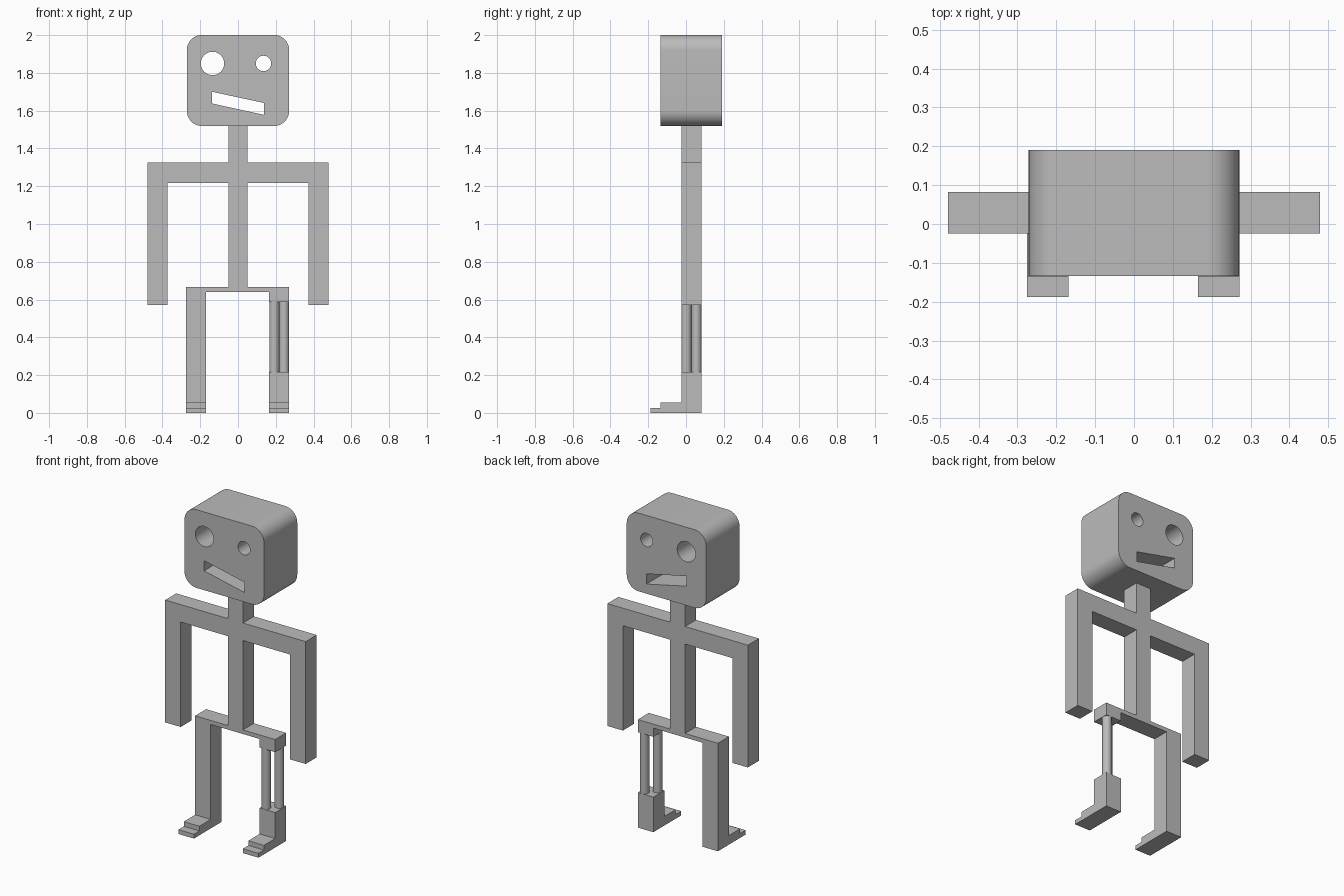
import bpy, bmesh
from math import cos, sin, pi, radians
from mathutils import Matrix

cube = bpy.data.objects.get("Cube")
if cube:
    bpy.data.objects.remove(cube, do_unlink=True)

grey = bpy.data.materials.new("plain grey")
grey.use_nodes = True
grey.diffuse_color = (0.5, 0.5, 0.5, 1)
grey.node_tree.nodes["Principled BSDF"].inputs["Base Color"].default_value = grey.diffuse_color

BACK, FRONT = 0.082, -0.025          # depth of the flat frame
SIDEWAYS = Matrix(((0, 0, 1, 0), (1, 0, 0, 0), (0, 1, 0, 0), (0, 0, 0, 1)))
FORWARD = Matrix(((1, 0, 0, 0), (0, 0, 1, 0), (0, 1, 0, 0), (0, 0, 0, 1)))


def finish(obj):
    obj.data.materials.clear()
    obj.data.materials.append(grey)
    bpy.ops.object.select_all(action='DESELECT')
    obj.select_set(True)
    bpy.context.view_layer.objects.active = obj
    bpy.ops.object.shade_smooth_by_angle(angle=radians(30))


def prism(name, loops, lo, hi, axes=FORWARD):
    """Extrude an outline, with any further loops as holes, from lo to hi."""
    curve = bpy.data.curves.new(name, 'CURVE')
    curve.dimensions = '2D'
    curve.fill_mode = 'BOTH'
    curve.extrude = (hi - lo) / 2
    for loop in loops:
        spline = curve.splines.new('POLY')
        spline.points.add(len(loop) - 1)
        for point, (u, v) in zip(spline.points, loop):
            point.co = (u, v, 0, 1)
        spline.use_cyclic_u = True
    helper = bpy.data.objects.new(name + " outline", curve)
    mesh = bpy.data.meshes.new_from_object(helper)
    bpy.data.objects.remove(helper)
    mesh.transform(axes @ Matrix.Translation((0, 0, (lo + hi) / 2)))
    bm = bmesh.new()
    bm.from_mesh(mesh)
    bmesh.ops.remove_doubles(bm, verts=bm.verts, dist=0.0001)
    bmesh.ops.recalc_face_normals(bm, faces=bm.faces)
    bm.to_mesh(mesh)
    bm.free()
    mesh.name = name
    obj = bpy.data.objects.new(name, mesh)
    bpy.context.collection.objects.link(obj)
    finish(obj)
    return obj


def arc(cx, cz, r, start, end, steps):
    return [(cx + r * cos(start + (end - start) * i / steps),
             cz + r * sin(start + (end - start) * i / steps)) for i in range(steps + 1)]


def rect(x0, x1, z0, z1):
    return [(x0, z0), (x1, z0), (x1, z1), (x0, z1)]


# Head: rounded block with eyes and a crooked mouth cut right through
head_outline = []
for k, (x, z) in enumerate([(0.19, 1.92), (-0.19, 1.92), (-0.19, 1.6), (0.19, 1.6)]):
    head_outline += arc(x, z, 0.081, k * pi / 2, (k + 1) * pi / 2, 12)
big_eye = arc(-0.135, 1.85, 0.062, 0, 2 * pi, 40)[:-1]
small_eye = arc(0.135, 1.85, 0.041, 0, 2 * pi, 40)[:-1]
mouth = [(-0.137, 1.7), (-0.137, 1.638), (0.137, 1.578), (0.137, 1.641)]
prism("head", [head_outline, big_eye, small_eye, mouth], -0.134, 0.19)

# Neck, spine, shoulders and hanging arms in one flat frame
half = [(0.051, 1.52), (0.051, 1.325), (0.479, 1.325), (0.479, 0.571),
        (0.373, 0.571), (0.373, 1.217), (0.051, 1.217), (0.051, 0.666)]
prism("upper_body", [half + [(-x, z) for x, z in reversed(half)]], FRONT, BACK)

# Pelvis with the whole right leg and a short left hip block
prism("pelvis_and_right_leg", [[
    (-0.275, 0), (-0.169, 0), (-0.169, 0.641), (0.165, 0.641),
    (0.165, 0.588), (0.271, 0.588), (0.271, 0.666), (-0.275, 0.666)]], FRONT, BACK)

# Left shin block
prism("left_shin", [rect(0.165, 0.271, 0, 0.216)], FRONT, BACK)

# Two round rods set diagonally between hip block and shin
for name, x, y in (("front_rod", 0.192, 0.002), ("back_rod", 0.244, 0.055)):
    bpy.ops.mesh.primitive_cylinder_add(vertices=32, radius=0.0265, depth=0.372,
                                        location=(x, y, 0.402))
    rod = bpy.context.object
    rod.name = name
    finish(rod)

# Stepped feet
step = [(FRONT, 0), (FRONT, 0.056), (-0.135, 0.056),
        (-0.135, 0.027), (-0.188, 0.027), (-0.188, 0)]
prism("right_foot", [step], -0.275, -0.169, SIDEWAYS)
prism("left_foot", [step], 0.165, 0.271, SIDEWAYS)
